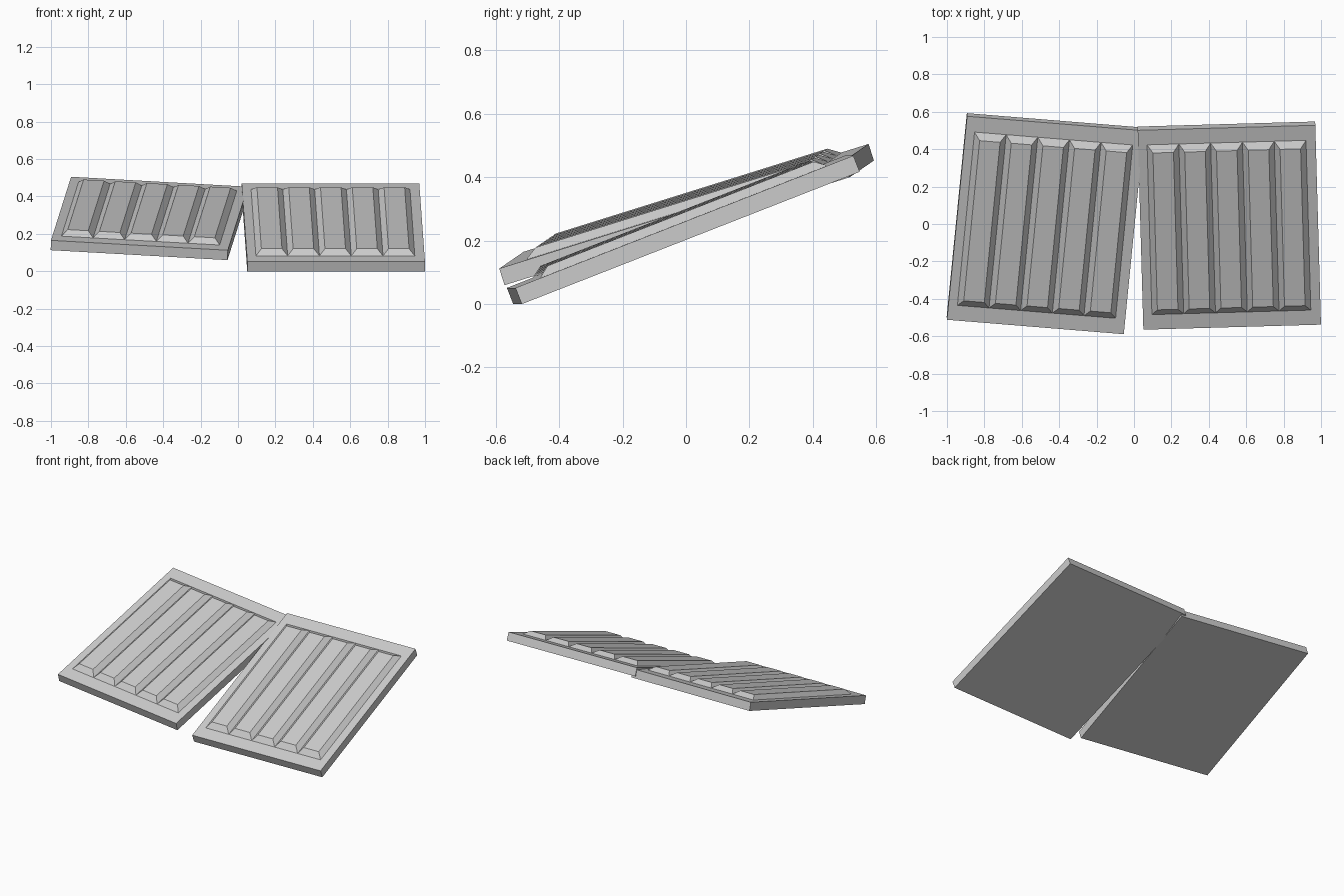
import bpy
from mathutils import Vector, Matrix

if "Cube" in bpy.data.objects:
    bpy.data.objects.remove(bpy.data.objects["Cube"])

WIDTH, LENGTH, THICK = 0.95, 1.145, 0.055
RIBS, RIB_W, RIB_H = 5, 0.17, 0.027
SIDE, END = 0.03, 0.037          # rib bevel widths
MARGIN_U, MARGIN_V = 0.048, 0.085


def frustum(verts, faces, x0, x1, y0, y1, z0, z1, bx=0, by=0):
    """Box whose top is inset by bx, by."""
    n = len(verts)
    for z, ix, iy in ((z0, 0, 0), (z1, bx, by)):
        verts += [(x0 + ix, y0 + iy, z), (x1 - ix, y0 + iy, z),
                  (x1 - ix, y1 - iy, z), (x0 + ix, y1 - iy, z)]
    faces += [[n + i for i in f] for f in
              ((3, 2, 1, 0), (4, 5, 6, 7), (0, 1, 5, 4),
               (1, 2, 6, 5), (2, 3, 7, 6), (3, 0, 4, 7))]


def make_object(name, verts, faces, matrix):
    mesh = bpy.data.meshes.new(name)
    mesh.from_pydata(verts, [], faces)
    obj = bpy.data.objects.new(name, mesh)
    bpy.context.collection.objects.link(obj)
    obj.matrix_world = matrix


def panel(name, corner, across, along):
    """Tilted slab with ribs; corner is the front left of its upper face."""
    u = Vector(across).normalized()
    n = u.cross(Vector(along)).normalized()
    v = n.cross(u)
    matrix = Matrix((u, v, n)).transposed().to_4x4()
    matrix.translation = Vector(corner)

    # flat slab
    verts, faces = [], []
    frustum(verts, faces, 0, WIDTH, 0, LENGTH, -THICK, 0)
    make_object(name + "_slab", verts, faces, matrix)

    # row of bevelled ribs
    verts, faces = [], []
    for i in range(RIBS):
        x = MARGIN_U + i * RIB_W
        frustum(verts, faces, x, x + RIB_W, MARGIN_V, LENGTH - MARGIN_V,
                0, RIB_H, SIDE, END)
    make_object(name + "_ribs", verts, faces, matrix)


panel("right_panel", (0.05, -0.565, 0.051), (0.95, 0.027, 0), (-0.031, 1.073, 0.42))
panel("left_panel", (-1.0, -0.512, 0.165), (0.945, -0.077, -0.053), (0.095, 1.087, 0.34))
